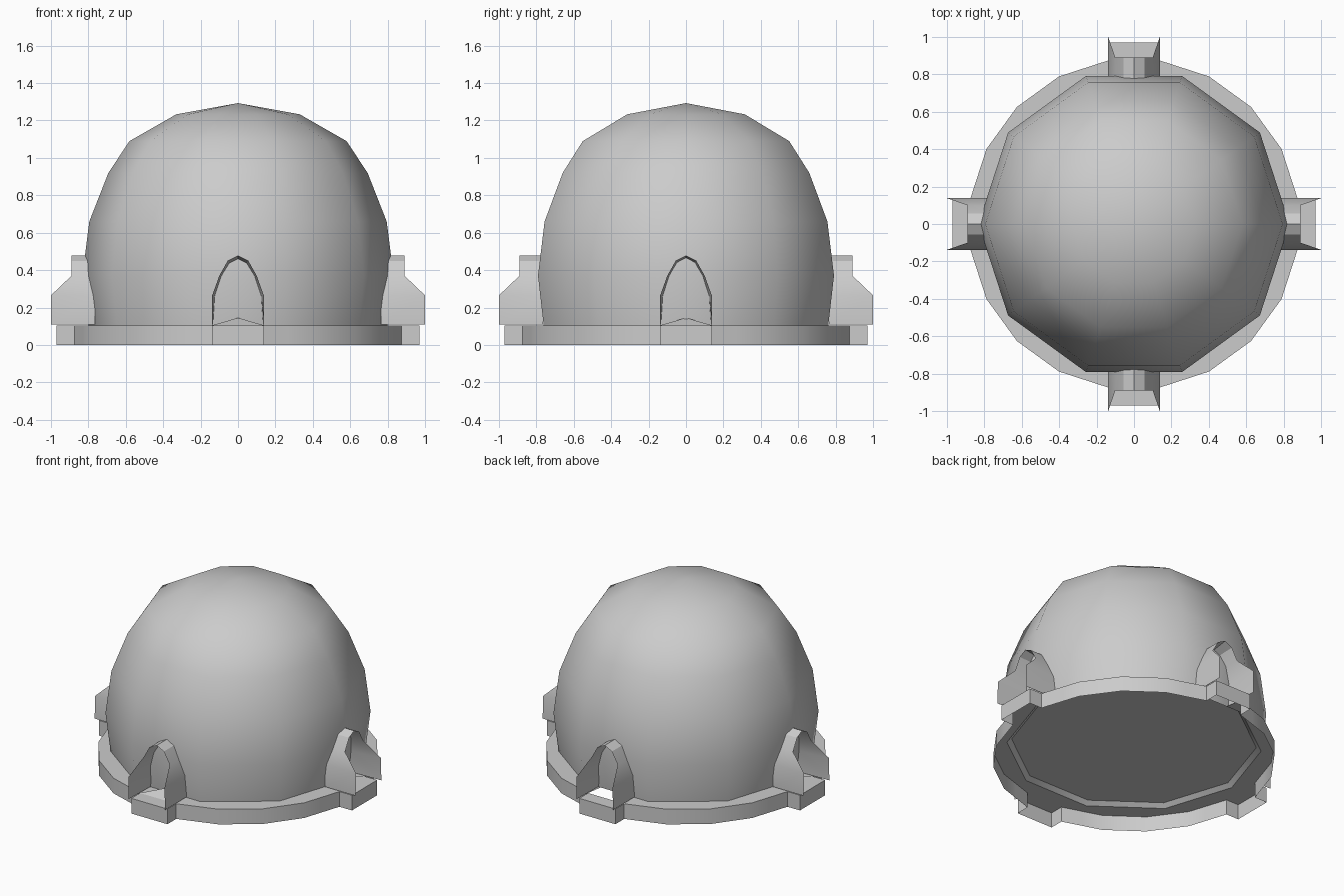
import bpy, bmesh
from math import sin, cos, pi, radians

if "Cube" in bpy.data.objects:
    bpy.data.objects.remove(bpy.data.objects["Cube"])


def make_object(name, bm, angle):
    bmesh.ops.remove_doubles(bm, verts=bm.verts, dist=0.0005)
    bmesh.ops.recalc_face_normals(bm, faces=bm.faces)
    me = bpy.data.meshes.new(name)
    bm.to_mesh(me)
    bm.free()
    ob = bpy.data.objects.new(name, me)
    bpy.context.collection.objects.link(ob)
    bpy.ops.object.select_all(action='DESELECT')
    ob.select_set(True)
    bpy.context.view_layer.objects.active = ob
    bpy.ops.object.shade_smooth_by_angle(angle=radians(angle))
    return ob


def ring(bm, r, z, n=10):
    return [bm.verts.new((r * cos(2 * pi * i / n), r * sin(2 * pi * i / n), z)) for i in range(n)]


def bridge(bm, a, b):
    for i in range(len(a)):
        j = (i + 1) % len(a)
        bm.faces.new((a[i], a[j], b[j], b[i]))


def quad(bm, *pts):
    bm.faces.new([bm.verts.new(p) for p in pts])


def polar(r, deg, z):
    return (r * cos(radians(deg)), r * sin(radians(deg)), z)


def turned(k, d, w, z):
    """Point at depth d and sideways offset w, turned by k quarter turns."""
    c, s = cos(k * pi / 2), sin(k * pi / 2)
    return (d * c - w * s, d * s + w * c, z)


BASE_TOP = 0.105
BASE_R = 0.885
FOOT_R = 0.80

# ten-sided dome shell
bm = bmesh.new()
profile = [(FOOT_R, BASE_TOP), (0.832, 0.37), (0.795, 0.66), (0.693, 0.92), (0.58, 1.09), (0.33, 1.233)]
rings = [ring(bm, r, z) for r, z in profile]
for a, b in zip(rings, rings[1:]):
    bridge(bm, a, b)
apex = bm.verts.new((0, 0, 1.293))
for i in range(10):
    bm.faces.new((rings[-1][i], rings[-1][(i + 1) % 10], apex))
make_object("dome", bm, 45)

# floor inside the dome with a narrow sloping rim
bm = bmesh.new()
rim, plate = ring(bm, FOOT_R, BASE_TOP), ring(bm, 0.77, 0.13)
bridge(bm, rim, plate)
bm.faces.new(plate)
make_object("floor", bm, 30)

# base: twenty-sided open skirt with a doorstep on each axis
bm = bmesh.new()


def outer_r(deg):
    return BASE_R * cos(radians(9)) if deg % 18 == 0 else BASE_R


def inner_r(deg):
    return FOOT_R * cos(radians(18)) / cos(radians((deg % 36) - 18))


for a in range(0, 360, 9):
    b = a + 9
    oa, ob_ = polar(outer_r(a), a, BASE_TOP), polar(outer_r(b), b, BASE_TOP)
    if not 81 <= a < 99:  # open gap under the back hood
        quad(bm, oa, ob_, polar(inner_r(b), b, BASE_TOP), polar(inner_r(a), a, BASE_TOP))
    if a % 90 and b % 90:
        quad(bm, oa, ob_, ob_[:2] + (0,), oa[:2] + (0,))

near, far, half = BASE_R * cos(radians(9)), 0.97, BASE_R * sin(radians(9))
for k in range(4):
    step = [turned(k, d, w, BASE_TOP) for d, w in ((near, -half), (far, -half), (far, half), (near, half))]
    quad(bm, *step)
    for p, q in zip(step, step[1:]):
        quad(bm, p, q, q[:2] + (0,), p[:2] + (0,))
make_object("base", bm, 30)

# arched door hoods, flush at the front edge and thicker towards the dome
# half profile: half width, height, front depth, then width and height at the inner back
hood_profile = [(0.14, 0.11, 1.0, 0.134, 0.11), (0.138, 0.265, 1.0, 0.124, 0.26),
                (0.10, 0.37, 0.89, 0.088, 0.365), (0.055, 0.45, 0.89, 0.045, 0.436),
                (0, 0.478, 0.89, 0, 0.458)]
arch = hood_profile + [(-w, z, d, -bw, bz) for w, z, d, bw, bz in hood_profile[-2::-1]]


def hood(name, k):
    bm = bmesh.new()
    front = [bm.verts.new(turned(k, d, w, z)) for w, z, d, bw, bz in arch]
    back = [bm.verts.new(turned(k, 0.765, w, z)) for w, z, d, bw, bz in arch]
    inner = [bm.verts.new(turned(k, 0.765, bw, bz)) for w, z, d, bw, bz in arch]
    for i in range(len(arch) - 1):
        j = i + 1
        bm.faces.new((front[i], front[j], back[j], back[i]))
        bm.faces.new((front[i], front[j], inner[j], inner[i]))
    for i in (0, -1):
        bm.faces.new((front[i], inner[i], back[i]))
    make_object(name, bm, 25)


for k, side in enumerate(("right", "back", "left", "front")):
    hood(side + "_door_hood", k)

# low threshold rising to a peak against the dome in each floored doorway
for k, side in ((0, "right"), (2, "left"), (3, "front")):
    bm = bmesh.new()
    quad(bm, turned(k, near, -half, BASE_TOP), turned(k, near, half, BASE_TOP), turned(k, 0.79, 0, 0.145))
    make_object(side + "_threshold", bm, 30)
